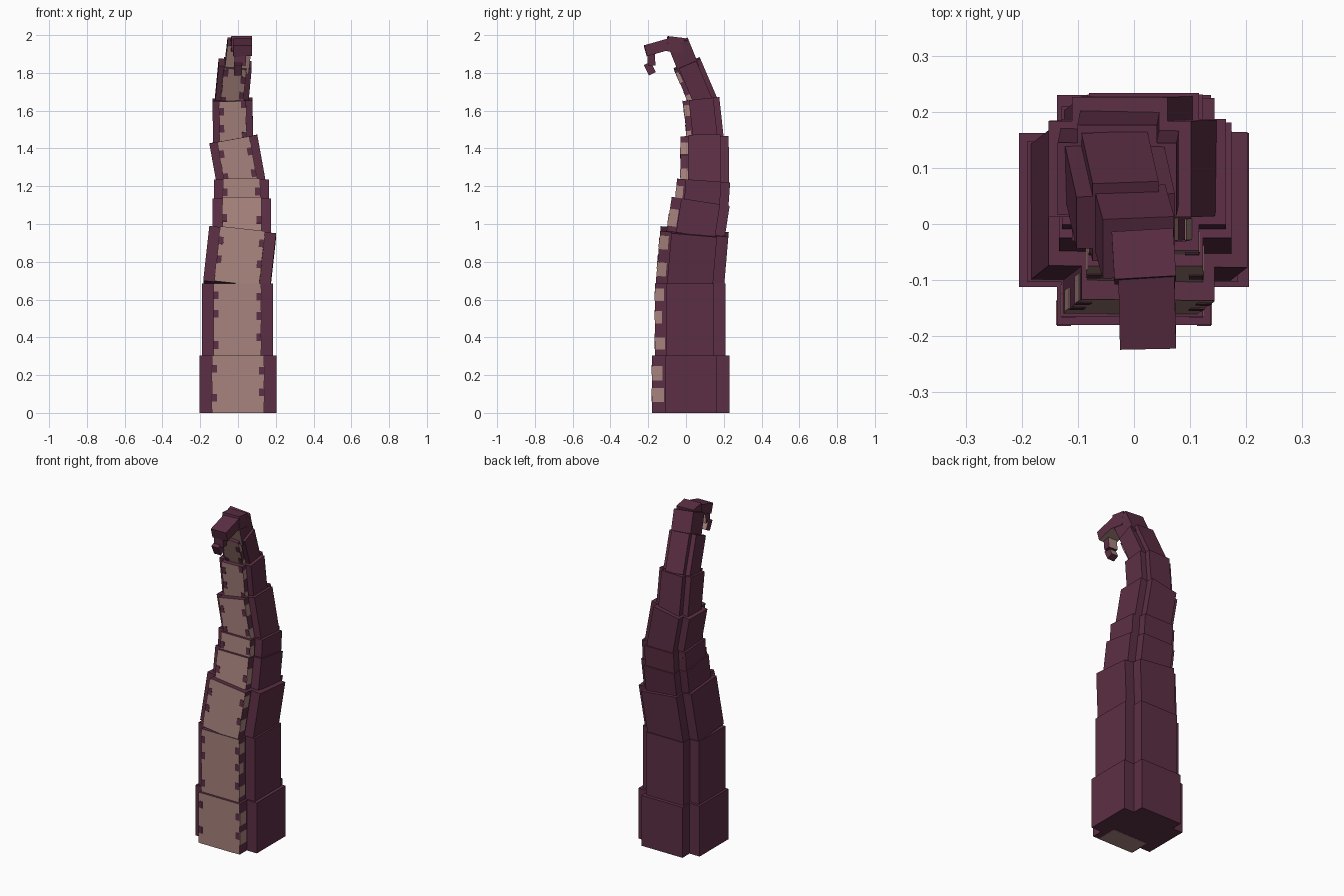
import bpy, random
from mathutils import Vector, Matrix

if "Cube" in bpy.data.objects:
    bpy.data.objects.remove(bpy.data.objects["Cube"])

random.seed(4)


def material(name, rgb):
    m = bpy.data.materials.new(name)
    m.diffuse_color = (*rgb, 1)
    m.use_nodes = True
    m.node_tree.nodes["Principled BSDF"].inputs["Base Color"].default_value = m.diffuse_color
    return m


purple = material("dark_purple", (0.107, 0.028, 0.058))
pink = material("dusty_pink", (0.385, 0.225, 0.205))


def box(name, frame, x, y, z, mats, front=False):
    """Box given by local ranges; material 1 goes on the -y face if front is set."""
    v = [frame @ Vector((a, b, c)) for c in z for b in y for a in x]
    f = [(0, 2, 3, 1), (4, 5, 7, 6), (0, 1, 5, 4), (2, 6, 7, 3), (0, 4, 6, 2), (1, 3, 7, 5)]
    me = bpy.data.meshes.new(name)
    me.from_pydata(v, [], f)
    for m in mats:
        me.materials.append(m)
    if front:
        me.polygons[2].material_index = 1
    ob = bpy.data.objects.new(name, me)
    bpy.context.collection.objects.link(ob)
    return ob


def frame_along(p, q):
    """Local frame at p with z pointing to q."""
    p, q = Vector(p), Vector(q)
    d = (q - p).normalized()
    x = (Vector((1, 0, 0)) - d * d.x).normalized()
    y = d.cross(x)
    rot = Matrix((x, y, d)).transposed().to_4x4()
    return Matrix.Translation(p) @ rot, (q - p).length


# Cross-shaped trunk segments: base centre, top centre, half width, half depth
trunk = [
    ((0, .025, 0), (0, .025, .305), .205, .205),
    ((-.003, .022, .3), (-.003, .022, .685), .188, .187),
    ((-.007, .02, .67), (.025, .045, .96), .178, .181),
    ((.02, .05, .94), (.02, .078, 1.12), .154, .155),
    ((.018, .083, 1.09), (.018, .093, 1.23), .146, .141),
    ((.022, .1, 1.19), (-.025, .098, 1.45), .129, .128),
    ((-.025, .105, 1.43), (-.03, .08, 1.66), .106, .097),
    ((-.035, .095, 1.64), (-.015, .005, 1.85), .088, .075),
]
K = .67  # arm width of the cross relative to its length
T = .002  # paint plate thickness
for i, (p, q, hx, hy) in enumerate(trunk, 1):
    fr, h = frame_along(p, q)
    ax, ay = hx * K, hy * K
    box(f"trunk_wide_{i}", fr, (-hx, hx), (-ay, ay), (0, h), [purple])
    box(f"trunk_deep_{i}", fr, (-ax, ax), (-hy, hy), (0, h), [purple, pink], True)
    n = max(1, round(h / .14))
    for s in (-1, 1):
        for k in range(n):
            # pink blotches wrapping onto the sides of the front ridge
            z0 = h * (k + random.uniform(.05, .4)) / n
            z1 = z0 + h / n * .5
            depth = random.uniform(.6, 1) * (hy - ay)
            box(f"side_blotch_{i}", fr, sorted((s * ax, s * (ax + T))),
                (-hy, -hy + depth), (z0, z1), [pink])
            # purple nibbles at the edge of the pink front
            z2 = h * (k + random.uniform(.2, .7)) / n
            box(f"edge_nibble_{i}", fr, sorted((s * ax, s * (ax - .025))),
                (-hy - T, -hy), (z2, z2 + .04), [purple])

# Pink patch under the base
box("base_patch", Matrix.Identity(4), (-.13, .1), (-.18, -.05), (0, .001), [pink]).location.z = -.001

# Curled tip: plain boxes with a pink inner side
tip = [
    ((-.008, .015, 1.82), (.008, -.042, 1.96), .064, .057),
    ((.022, -.08, 1.955), (.025, -.215, 1.917), .05, .03),
    ((.015, -.185, 1.92), (.01, -.182, 1.84), .03, .02),
    ((0, -.205, 1.85), (0, -.178, 1.795), .022, .02),
]
for i, (p, q, hx, hy) in enumerate(tip, 1):
    fr, h = frame_along(p, q)
    box(f"tip_{i}", fr, (-hx, hx), (-hy, hy), (0, h), [purple, pink], True)
# Bend between the upright stem and the hook
fr, h = frame_along((.015, -.015, 1.945), (.02, -.1, 1.955))
box("tip_bend", fr, (-.055, .055), (-.04, .04), (0, h), [purple, pink], True)
